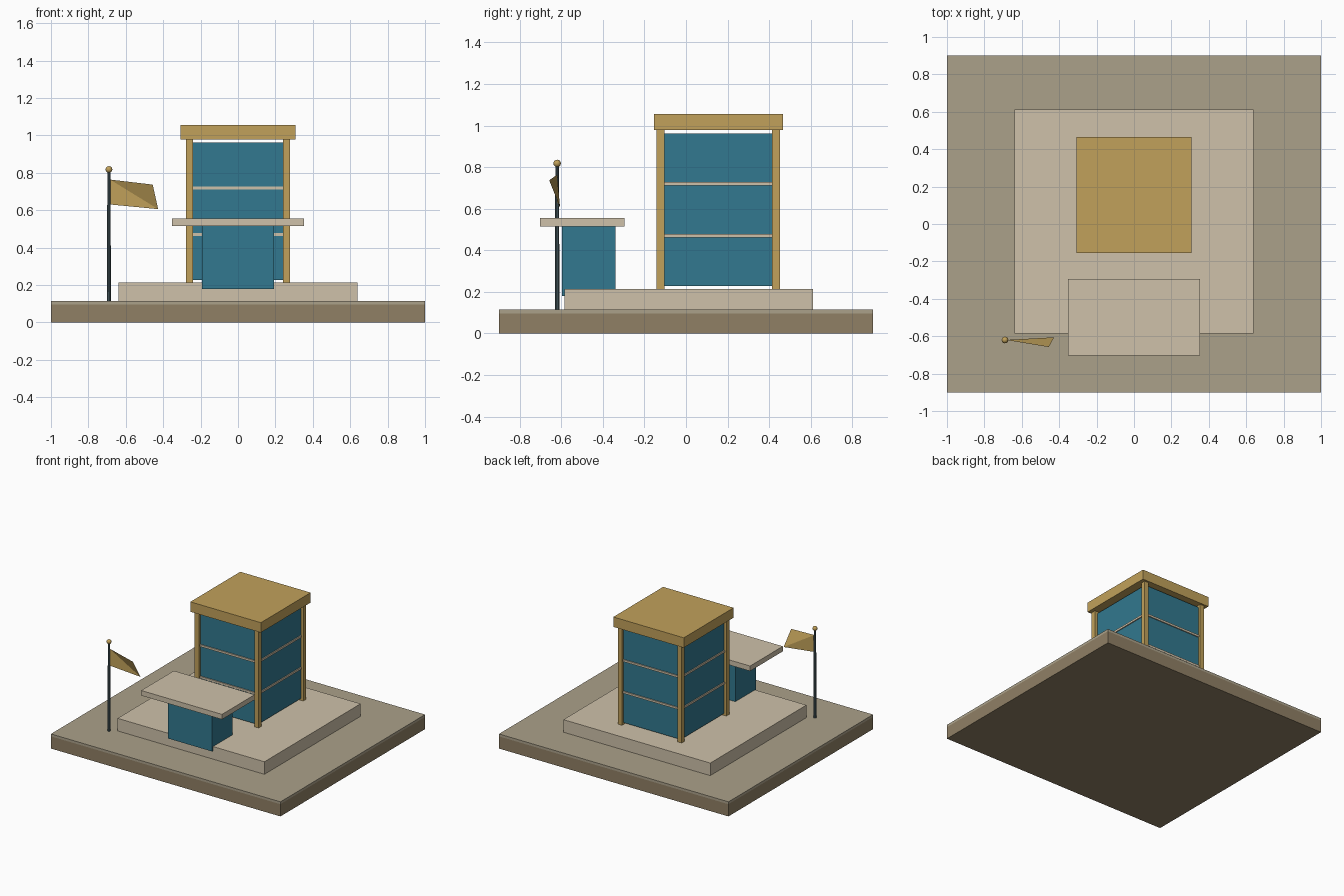
import bpy, bmesh

if "Cube" in bpy.data.objects:
    bpy.data.objects.remove(bpy.data.objects["Cube"])


def material(name, r, g, b):
    m = bpy.data.materials.new(name)
    m.diffuse_color = [(c / 255) ** 2.2 for c in (r, g, b)] + [1]
    m.use_nodes = True
    m.node_tree.nodes["Principled BSDF"].inputs["Base Color"].default_value = m.diffuse_color
    return m


EARTH = material("earth", 143, 127, 101)
PAVING = material("paving", 170, 160, 137)
STONE = material("stone", 205, 192, 168)
GOLD = material("gold", 192, 160, 91)
GLASS = material("glass", 53, 120, 142)
STEEL = material("steel", 78, 98, 104)


def box(name, x, y, z, mat):
    """Box from (min, max) pairs on each axis."""
    bpy.ops.mesh.primitive_cube_add(
        size=1, location=[(a + b) / 2 for a, b in (x, y, z)])
    o = bpy.context.object
    o.name = name
    o.scale = [b - a for a, b in (x, y, z)]
    bpy.ops.object.transform_apply(location=False, rotation=False, scale=True)
    o.data.materials.append(mat)
    return o


# Ground and plinth
box("ground_block", (-1, 1), (-0.9, 0.9), (0, 0.096), EARTH)
box("ground_paving", (-1, 1), (-0.9, 0.9), (0.096, 0.115), PAVING)
box("plinth", (-0.64, 0.64), (-0.585, 0.612), (0.115, 0.214), STONE)

# Tower: glazed storeys with thin floor slabs between
CY = 0.155
for i in range(3):
    z = 0.228 + i * 0.25
    box(f"glass_storey_{i + 1}", (-0.257, 0.257), (CY - 0.277, CY + 0.277),
        (z, z + 0.234), GLASS)
    if i:
        box(f"floor_slab_{i}", (-0.265, 0.265), (CY - 0.285, CY + 0.285),
            (z - 0.016, z), STONE)

# Corner columns and roof
for sx in (-1, 1):
    for sy in (-1, 1):
        x, y = sx * 0.26, CY + sy * 0.278
        box("corner_column", (x - 0.0185, x + 0.0185),
            (y - 0.0185, y + 0.0185), (0.214, 0.978), GOLD)
box("roof", (-0.307, 0.307), (CY - 0.309, CY + 0.311), (0.978, 1.056), GOLD)

# Entrance lobby and canopy
box("entrance_lobby", (-0.192, 0.192), (-0.597, -0.34), (0.18, 0.515), GLASS)
box("entrance_canopy", (-0.352, 0.352), (-0.702, -0.295), (0.515, 0.555), STONE)

# Flagpole with ball finial
PX, PY = -0.69, -0.62
bpy.ops.mesh.primitive_cone_add(vertices=10, radius1=0.011, radius2=0.009,
                                depth=0.695, location=(PX, PY, 0.4625))
pole = bpy.context.object
pole.name = "flagpole"
pole.data.materials.append(STEEL)
bpy.ops.object.shade_smooth_by_angle()
bpy.ops.mesh.primitive_uv_sphere_add(segments=12, ring_count=8, radius=0.018,
                                     location=(PX, PY, 0.818))
ball = bpy.context.object
ball.name = "flagpole_finial"
ball.data.materials.append(GOLD)
bpy.ops.object.shade_smooth_by_angle()

# Flag: two triangles folded along the diagonal
bm = bmesh.new()
a, b, c, d = [bm.verts.new(p) for p in (
    (-0.684, -0.62, 0.764), (-0.684, -0.62, 0.631),
    (-0.427, -0.606, 0.606), (-0.456, -0.658, 0.737))]
bm.faces.new((a, b, c))
bm.faces.new((a, c, d))
mesh = bpy.data.meshes.new("flag")
bm.to_mesh(mesh)
bm.free()
mesh.materials.append(GOLD)
bpy.context.collection.objects.link(bpy.data.objects.new("flag", mesh))
